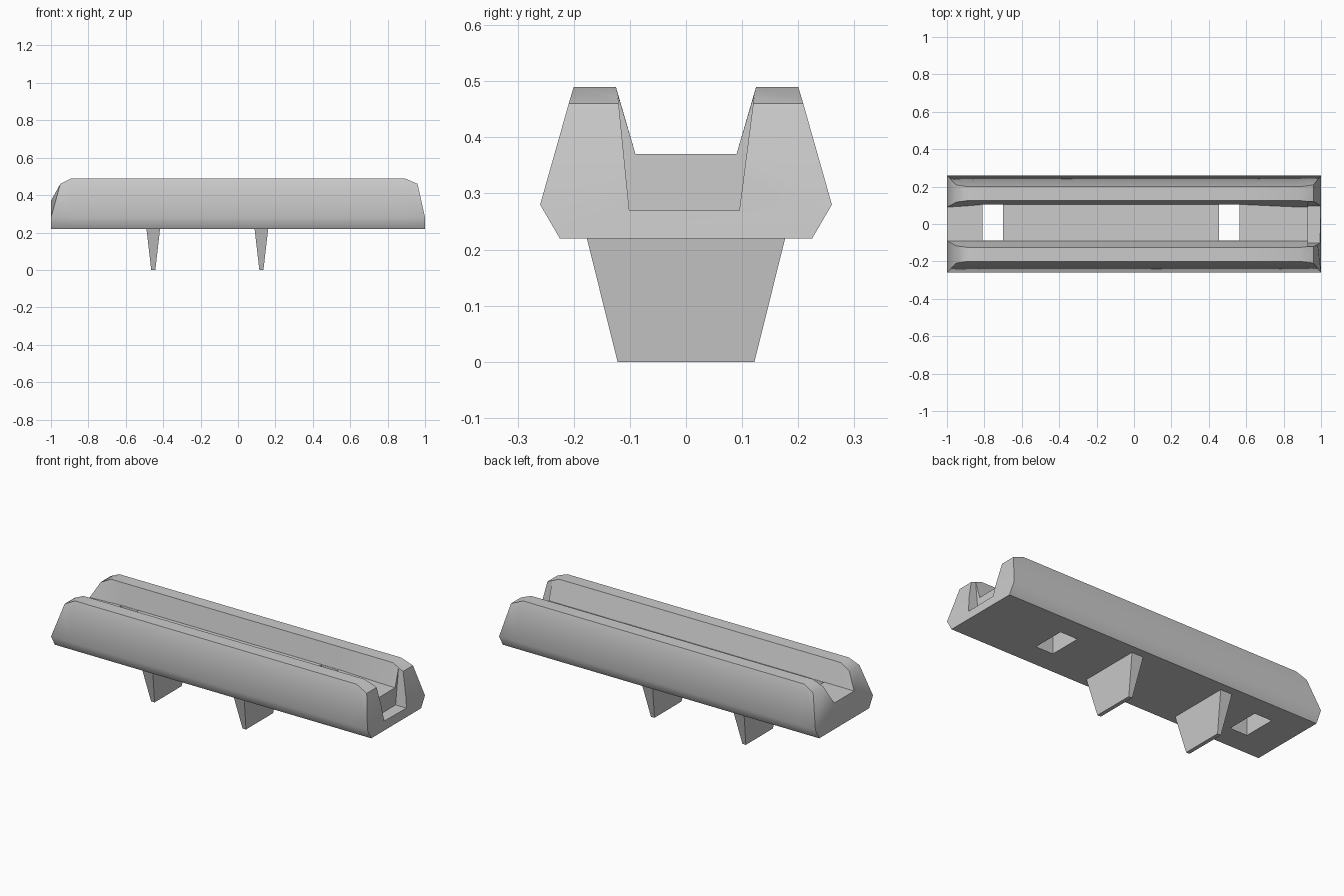
import bpy, bmesh
from math import radians

if "Cube" in bpy.data.objects:
    bpy.data.objects.remove(bpy.data.objects["Cube"])


def make_object(name, rings, caps):
    """Loft closed rings of 3D points; caps are index lists for the end faces."""
    bm = bmesh.new()
    loops = [[bm.verts.new(p) for p in ring] for ring in rings]
    n = len(loops[0])
    for a, b in zip(loops, loops[1:]):
        for i in range(n):
            j = (i + 1) % n
            bm.faces.new((a[i], a[j], b[j], b[i]))
    for cap in caps:
        bm.faces.new([loops[0][i] for i in cap])
        bm.faces.new([loops[-1][i] for i in cap])
    bmesh.ops.recalc_face_normals(bm, faces=bm.faces)
    mesh = bpy.data.meshes.new(name)
    bm.to_mesh(mesh)
    bm.free()
    obj = bpy.data.objects.new(name, mesh)
    bpy.context.collection.objects.link(obj)
    return obj


def section(x, floor_y=0.09):
    """U-shaped rail section, ordered around from the bottom."""
    right = [(0.225, 0.22), (0.26, 0.28), (0.20, 0.49), (0.125, 0.49), (floor_y, 0.37)]
    left = [(-0.09, 0.37), (-0.125, 0.49), (-0.20, 0.49), (-0.26, 0.28), (-0.225, 0.22)]
    return [(x, y, z) for y, z in right + left]


def end_section(side, top_x, floor_x):
    """Slanted end: the lip tops are set back from the lower end face."""
    half = [(1, 0.225, 0.22), (1, 0.26, 0.28), (top_x, 0.209, 0.46),
            (top_x, 0.117, 0.46), (floor_x, 0.09, 0.37)]
    return ([(side * x, y, z) for x, y, z in half] +
            [(side * x, -y, z) for x, y, z in reversed(half)])


# Channelled rail
rail = make_object("channel_rail", [
    end_section(-1, 0.95, 1.0), section(-0.89, 0.097), section(-0.80, 0.105),
    section(0.56, 0.105), section(0.89), end_section(1, 0.96, 0.98)],
    [(0, 1, 4, 5, 8, 9), (1, 2, 3, 4), (5, 6, 7, 8)])

# Cutters: two through slots and the stepped notch at the right end
quad = [(0, 1, 2, 3)]
cutters = []
for cx in (-0.755, 0.51):
    cutters.append(make_object("slot_cutter", [
        [(cx + dx, y, z) for dx, y in ((-0.055, -0.088), (0.055, -0.088), (0.055, 0.103), (-0.055, 0.103))]
        for z in (0.1, 0.43)], quad))
notch = [(-0.101, 0.27), (0.095, 0.27), (0.121, 0.47), (-0.121, 0.47)]
cutters.append(make_object("notch_cutter", [[(x, y, z) for y, z in notch] for x in (0.93, 1.1)], quad))

bpy.context.view_layer.objects.active = rail
for cutter in cutters:
    cutter.hide_render = True
    mod = rail.modifiers.new("cut", 'BOOLEAN')
    mod.operation = 'DIFFERENCE'
    mod.solver = 'EXACT'
    mod.object = cutter
    bpy.ops.object.modifier_apply(modifier=mod.name)
    bpy.data.objects.remove(cutter, do_unlink=True)

# Smooth the long sides, keep the main edges crisp
bpy.ops.object.select_all(action='DESELECT')
rail.select_set(True)
bpy.ops.object.shade_smooth_by_angle(angle=radians(48))

# Tapered mounting pegs under the rail
for name, cx in (("left_peg", -0.453), ("right_peg", 0.125)):
    rings = []
    for z, hx, hy in ((0.0, 0.011, 0.122), (0.225, 0.037, 0.178)):
        rings.append([(cx + sx * hx, sy * hy, z) for sx, sy in ((-1, -1), (1, -1), (1, 1), (-1, 1))])
    make_object(name, rings, quad)
